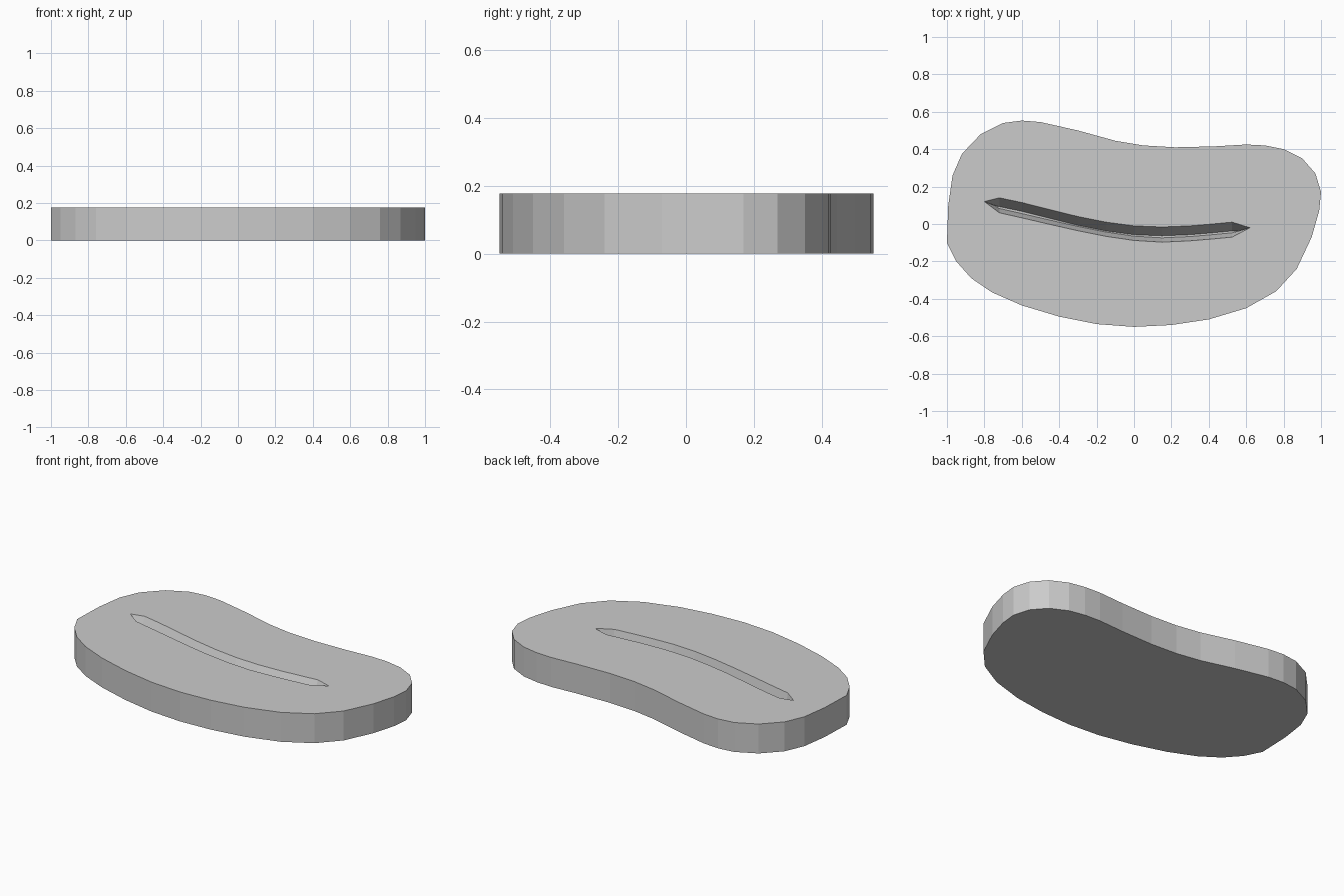
import bpy, bmesh
from mathutils import Vector

if "Cube" in bpy.data.objects:
    bpy.data.objects.remove(bpy.data.objects["Cube"])

TOP, FLOOR = 0.177, 0.08


def mesh_object(name, bm):
    bmesh.ops.recalc_face_normals(bm, faces=bm.faces)
    me = bpy.data.meshes.new(name)
    bm.to_mesh(me)
    bm.free()
    ob = bpy.data.objects.new(name, me)
    bpy.context.collection.objects.link(ob)
    return ob


def stack(name, loops):
    """Join equal-length closed loops of 3D points, capped at both ends."""
    bm = bmesh.new()
    rings = [[bm.verts.new(p) for p in loop] for loop in loops]
    n = len(rings[0])
    for a, b in zip(rings, rings[1:]):
        for i in range(n):
            j = (i + 1) % n
            bm.faces.new((a[i], a[j], b[j], b[i]))
    bm.faces.new(rings[0][::-1])
    bm.faces.new(rings[-1])
    return mesh_object(name, bm)


# Kidney-shaped slab
outline = [(1.0, .17), (.97, .27), (.90, .35), (.80, .40), (.70, .42), (.60, .425),
           (.43, .415), (.22, .41), (.05, .42), (-.10, .445), (-.30, .50), (-.50, .545),
           (-.60, .553), (-.70, .54), (-.82, .48), (-.92, .375), (-.97, .26), (-.993, .10),
           (-1.0, -.10), (-.95, -.20), (-.87, -.29), (-.76, -.365), (-.60, -.435),
           (-.40, -.495), (-.20, -.535), (0, -.55), (.20, -.54), (.40, -.51), (.60, -.45),
           (.76, -.36), (.87, -.24), (.95, -.07), (.99, .07)]
slab = stack("slab", [[(x, y, z) for x, y in outline] for z in (0, TOP)])

# Curved tapering groove: x, far rim y, near rim y
sections = [(-.72, .14, .06), (-.60, .115, .033), (-.45, .077, -.002), (-.30, .04, -.036),
            (-.15, .01, -.066), (0, -.01, -.088), (.15, -.016, -.097), (.30, -.01, -.09),
            (.42, .0, -.08), (.525, .01, -.07)]


def groove_loop(z, far_in, near_in, tip_in):
    far = [(x, f - far_in, z) for x, f, n in sections]
    near = [(x, n + near_in, z) for x, f, n in sections]
    return ([(-.80 + tip_in, .12 - tip_in * .4, z)] + near
            + [(.62 - tip_in, -.02 - tip_in * .3, z)] + far[::-1])


cutter = stack("groove_cutter", [groove_loop(FLOOR, .047, .023, .06),
                                 groove_loop(TOP, 0, 0, 0),
                                 groove_loop(TOP + .1, 0, 0, 0)])
cutter.hide_render = True
cutter.hide_viewport = False
cutter.display_type = 'WIRE'

cut = slab.modifiers.new("groove", 'BOOLEAN')
cut.operation = 'DIFFERENCE'
cut.solver = 'EXACT'
cut.object = cutter

# Apply the cut and drop the helper
bpy.context.view_layer.objects.active = slab
slab.select_set(True)
bpy.ops.object.modifier_apply(modifier=cut.name)
bpy.data.objects.remove(cutter, do_unlink=True)
